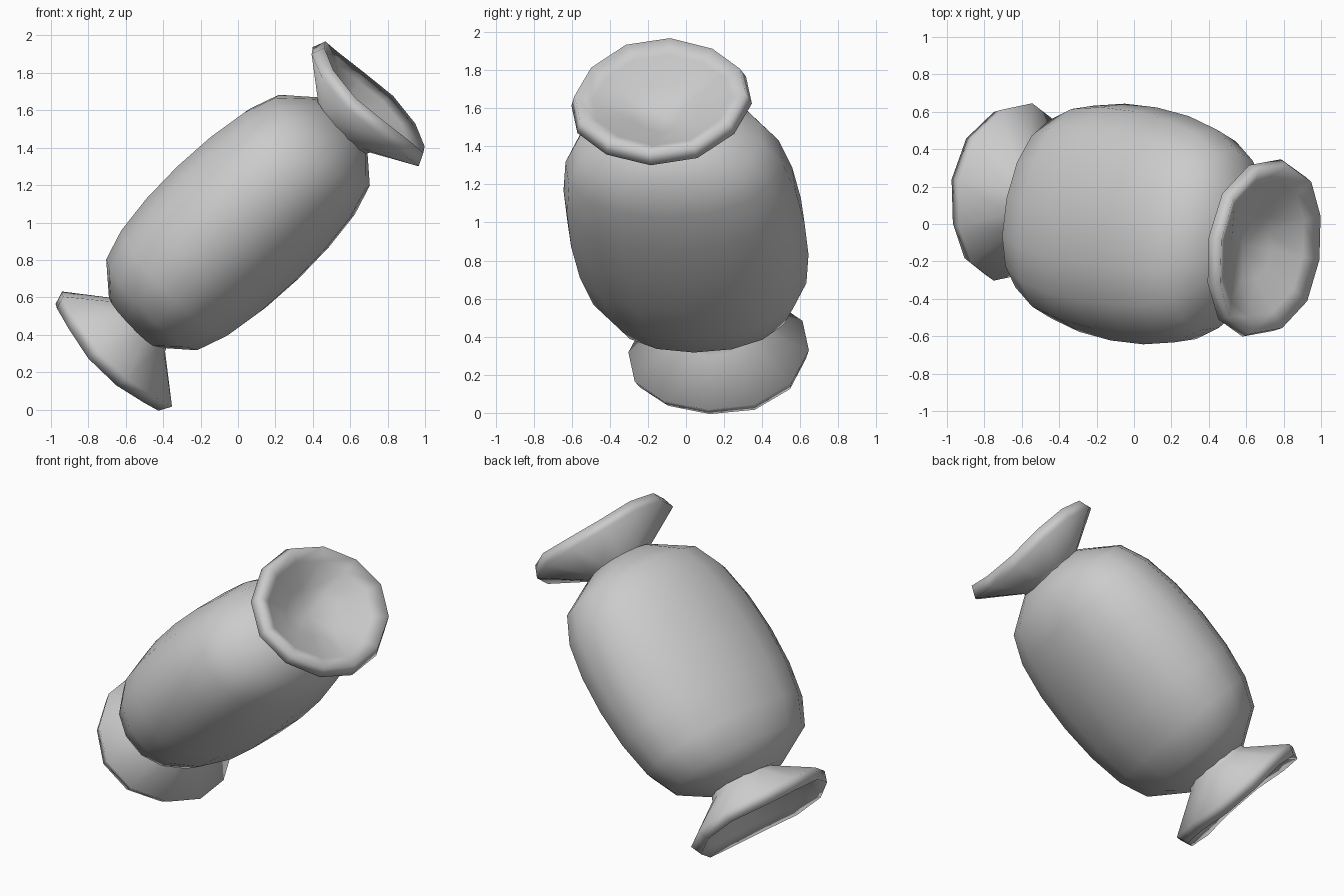
import bpy, bmesh, math
from mathutils import Vector, Matrix

if "Cube" in bpy.data.objects:
    bpy.data.objects.remove(bpy.data.objects["Cube"])

# Tilted frame of the sweet: long axis, wide direction, thin direction
axis = Vector((0.72, -0.14, 0.69)).normalized()
wide = (Vector((0, 1, 0)) - axis * axis.y).normalized()
wide = Matrix.Rotation(math.radians(-8), 3, axis) @ wide
thin = axis.cross(wide)
centre = Vector((0, 0, 1))


def power(v, e):
    return math.copysign(abs(v) ** e, v)


def loft(name, rings, sides=12, sign=1, closed_ends=False, tip=None, shift=0.0, e=1.0):
    """Skin oval rings (position, wide radius, thin radius, thin offset, ruffle)."""
    bm = bmesh.new()
    loops = []
    for s, rw, rt, off, ruffle in rings:
        loop = []
        for i in range(sides):
            t = 2 * math.pi * i / sides
            wave = ruffle * math.cos(3 * t + 0.6)
            p = (centre + axis * sign * (s + wave)
                 + wide * (power(math.cos(t), e) * rw * sign + shift)
                 + thin * (power(math.sin(t), e) * rt + off))
            loop.append(bm.verts.new(p))
        loops.append(loop)
    for a, b in zip(loops, loops[1:]):
        for i in range(sides):
            j = (i + 1) % sides
            bm.faces.new((a[i], a[j], b[j], b[i]))
    if closed_ends:
        bm.faces.new(loops[0][::-1])
        bm.faces.new(loops[-1])
    if tip is not None:
        v = bm.verts.new(centre + axis * sign * tip)
        for i in range(sides):
            bm.faces.new((loops[-1][i], loops[-1][(i + 1) % sides], v))
    bmesh.ops.recalc_face_normals(bm, faces=bm.faces)
    mesh = bpy.data.meshes.new(name)
    bm.to_mesh(mesh)
    bm.free()
    obj = bpy.data.objects.new(name, mesh)
    bpy.context.collection.objects.link(obj)
    bpy.ops.object.select_all(action='DESELECT')
    obj.select_set(True)
    bpy.context.view_layer.objects.active = obj
    bpy.ops.object.shade_smooth_by_angle(angle=math.radians(140))
    return obj


# Plump flattened body
half = [(0.0, 0.635, 0.44), (0.24, 0.622, 0.43), (0.46, 0.58, 0.40), (0.63, 0.49, 0.345),
        (0.775, 0.22, 0.19)]
body = ([(-s, w, t, 0, 0) for s, w, t in reversed(half[1:])]
        + [(s, w, t, 0, 0) for s, w, t in half])
loft("wrapped_body", body, sides=16, closed_ends=True, e=0.93)

# Flared wrapper ends: outside of the cone, rolled lip, then the hollow inside
flare = [
    (0.74, 0.21, 0.19, -0.01, 0),
    (0.78, 0.23, 0.205, -0.015, 0),
    (0.93, 0.485, 0.43, -0.025, 0.014),
    (1.00, 0.46, 0.40, -0.02, 0.016),
    (0.955, 0.37, 0.32, -0.015, 0.014),
    (0.87, 0.19, 0.16, 0.0, 0.015),
]
loft("wrapper_end_right", flare, sign=1, tip=0.81, shift=0.005)
left_flare = [(s + 0.02 * (s > 0.9), w, t, off - 0.01, r) for s, w, t, off, r in flare]
loft("wrapper_end_left", left_flare, sign=-1, tip=0.81, shift=0.045)
